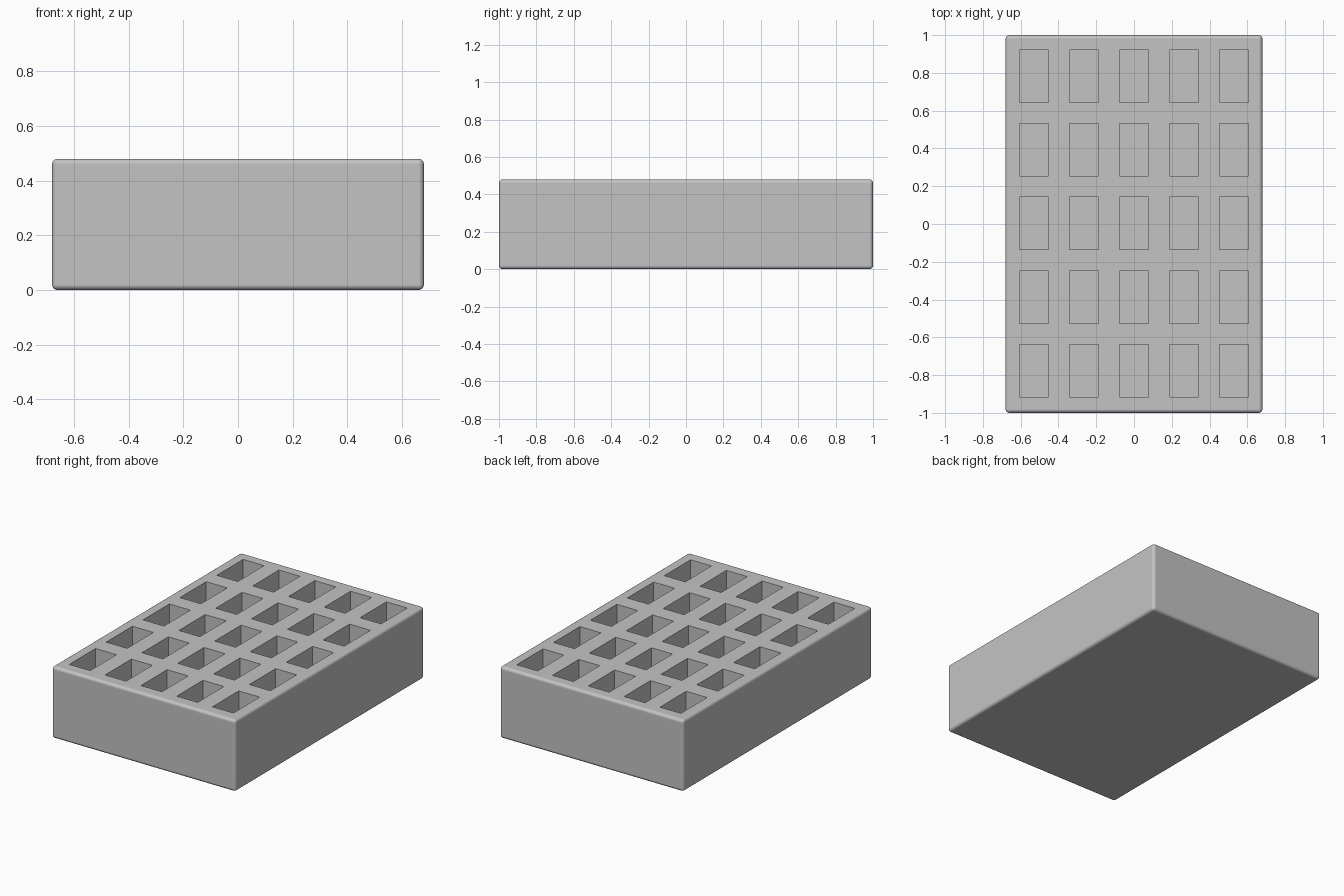
import bpy
import bmesh
from math import radians
from mathutils import Matrix, Vector

cube = bpy.data.objects.get("Cube")
if cube:
    bpy.data.objects.remove(cube, do_unlink=True)

# Overall size, and the grid of rectangular pockets
WIDTH, LENGTH, HEIGHT = 1.36, 2.0, 0.48
POCKET = Vector((0.155, 0.278))
PITCH = Vector((0.265, 0.39))
DEPTH = 0.36
EDGE_RADIUS = 0.02

grey = bpy.data.materials.new("plain_grey")
grey.use_nodes = True
colour = (0.55, 0.55, 0.55, 1)
grey.diffuse_color = colour
grey.node_tree.nodes["Principled BSDF"].inputs["Base Color"].default_value = colour


def boxes(name, items):
    """One object made of axis-aligned boxes given as (centre, size)."""
    bm = bmesh.new()
    for centre, size in items:
        matrix = Matrix.Translation(centre) @ Matrix.Diagonal((*size, 1))
        bmesh.ops.create_cube(bm, size=1, matrix=matrix)
    mesh = bpy.data.meshes.new(name)
    bm.to_mesh(mesh)
    bm.free()
    mesh.materials.append(grey)
    obj = bpy.data.objects.new(name, mesh)
    bpy.context.collection.objects.link(obj)
    return obj


# Solid block
block = boxes("pocketed_block", [((0, 0, HEIGHT / 2), (WIDTH, LENGTH, HEIGHT))])

# Five by five pocket cutters, reaching just above the top face
pockets = boxes("pocket_cutters", [
    ((i * PITCH.x, j * PITCH.y + 0.003, HEIGHT), (POCKET.x, POCKET.y, 2 * DEPTH))
    for i in range(-2, 3) for j in range(-2, 3)])
pockets.hide_render = True

# Rounded outer edges, then sharp-edged pockets
bevel = block.modifiers.new("rounded_edges", 'BEVEL')
bevel.width = EDGE_RADIUS
bevel.segments = 4
cut = block.modifiers.new("pockets", 'BOOLEAN')
cut.operation = 'DIFFERENCE'
cut.solver = 'EXACT'
cut.object = pockets

bpy.ops.object.select_all(action='DESELECT')
block.select_set(True)
bpy.context.view_layer.objects.active = block
for name in [m.name for m in block.modifiers]:
    bpy.ops.object.modifier_apply(modifier=name)
bpy.data.objects.remove(pockets, do_unlink=True)

# Smooth rounding with flat main faces
bpy.ops.object.shade_smooth_by_angle(angle=radians(35))
normals = block.modifiers.new("flat_faces", 'WEIGHTED_NORMAL')
normals.keep_sharp = True
